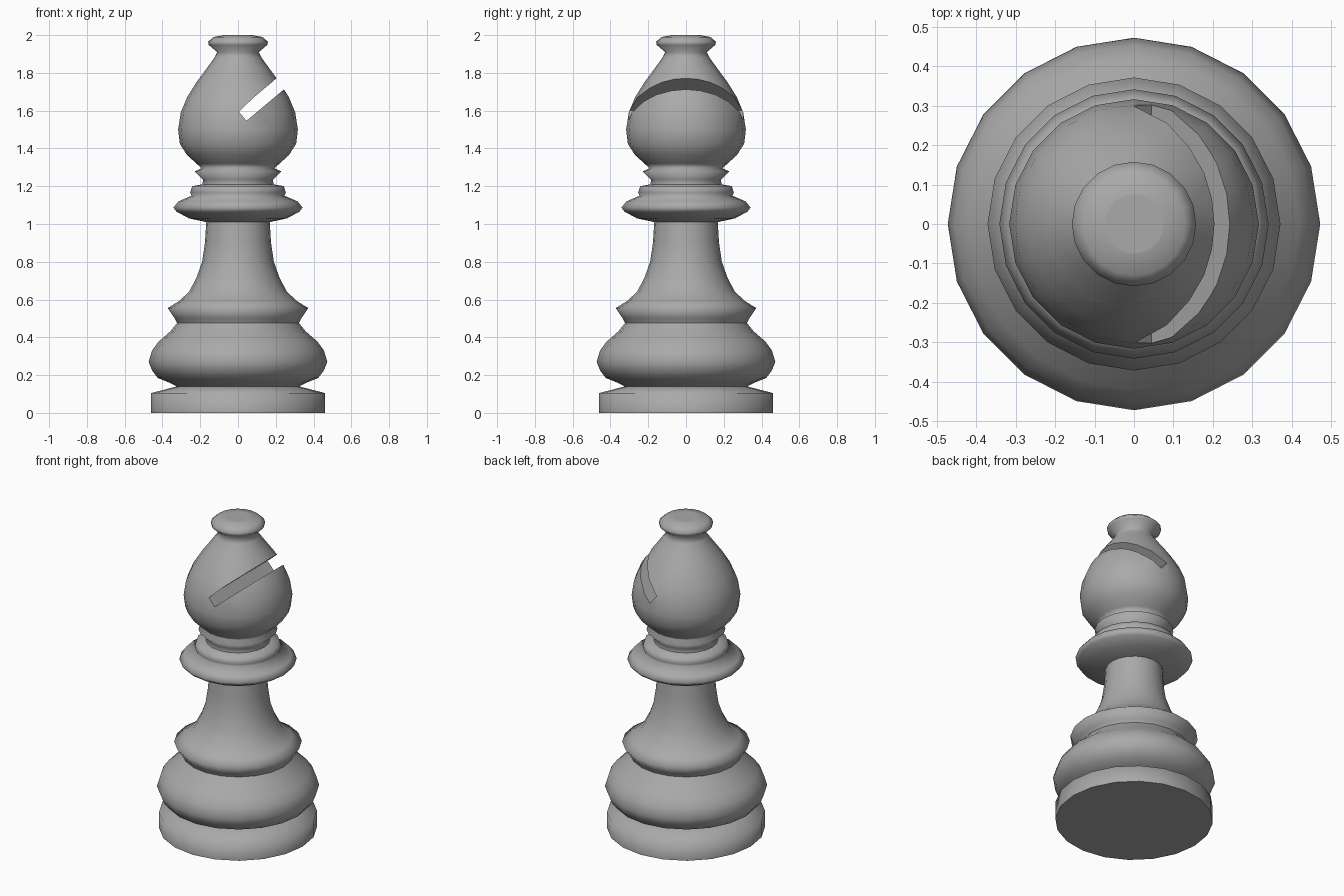
import bpy
import bmesh
from math import cos, sin, radians, tau
from mathutils import Matrix, Vector

SIDES = 20

default = bpy.data.objects.get("Cube")
if default:
    bpy.data.objects.remove(default, do_unlink=True)

GREY = (0.4, 0.4, 0.4, 1.0)
grey = bpy.data.materials.new("plain grey")
grey.use_nodes = True
grey.diffuse_color = GREY
grey.node_tree.nodes["Principled BSDF"].inputs["Base Color"].default_value = GREY


def add_object(name, bm):
    mesh = bpy.data.meshes.new(name)
    bm.to_mesh(mesh)
    bm.free()
    mesh.materials.append(grey)
    obj = bpy.data.objects.new(name, mesh)
    bpy.context.collection.objects.link(obj)
    return obj


def turned(name, profile, cap_bottom=False, cap_top=False):
    """Turn a (radius, height) profile around z; sides smooth, caps flat."""
    bm = bmesh.new()
    rings = [[bm.verts.new((r * cos(tau * i / SIDES), r * sin(tau * i / SIDES), z))
              for i in range(SIDES)] for r, z in profile]
    for low, high in zip(rings, rings[1:]):
        for i in range(SIDES):
            j = (i + 1) % SIDES
            bm.faces.new((low[i], low[j], high[j], high[i])).smooth = True
    if cap_bottom:
        bm.faces.new(rings[0][::-1])
    if cap_top:
        bm.faces.new(rings[-1])
    return add_object(name, bm)


# Foot disc
turned("base", [(0.46, 0), (0.46, 0.105), (0.325, 0.14)], cap_bottom=True)

# Round swelling above the foot
turned("lower_bulge", [
    (0.325, 0.14), (0.37, 0.163), (0.425, 0.185), (0.455, 0.225), (0.473, 0.27),
    (0.455, 0.33), (0.42, 0.378), (0.36, 0.43), (0.323, 0.475)])

# Flared skirt and tapering stem
turned("stem", [
    (0.323, 0.475), (0.335, 0.5), (0.372, 0.555), (0.315, 0.59), (0.26, 0.64),
    (0.22, 0.715), (0.19, 0.8), (0.175, 0.9), (0.168, 1.01)])

# Stepped collar
turned("collar", [
    (0.168, 1.01), (0.26, 1.03), (0.325, 1.065), (0.342, 1.087), (0.315, 1.12),
    (0.245, 1.15), (0.253, 1.165), (0.243, 1.2), (0.188, 1.21)])

# Neck ring, bulb head and button on top
head = turned("head", [
    (0.188, 1.21), (0.185, 1.235), (0.23, 1.278), (0.193, 1.295), (0.22, 1.32),
    (0.27, 1.365), (0.308, 1.425), (0.317, 1.5), (0.303, 1.59), (0.27, 1.67),
    (0.22, 1.75), (0.165, 1.825), (0.125, 1.88), (0.11, 1.91), (0.155, 1.948),
    (0.158, 1.965), (0.13, 1.99), (0.075, 2)], cap_bottom=True, cap_top=True)

# Slanted slot through the head
LENGTH, WIDTH = 0.6, 0.07
turn = Matrix.Rotation(radians(-40), 4, "Y")
place = Matrix.Translation((0, 0, 1.6)) @ turn @ Matrix.Translation(
    Vector((LENGTH / 2, 0, -WIDTH / 2)))
bm = bmesh.new()
bmesh.ops.create_cube(bm, size=1, matrix=place @ Matrix.Diagonal((LENGTH, 1, WIDTH, 1)))
cutter = add_object("slot_cutter", bm)
cutter.hide_render = True

cut = head.modifiers.new("slot", "BOOLEAN")
cut.operation = "DIFFERENCE"
cut.solver = "EXACT"
cut.object = cutter
bpy.context.view_layer.objects.active = head
bpy.ops.object.modifier_apply(modifier=cut.name)
bpy.data.objects.remove(cutter, do_unlink=True)
